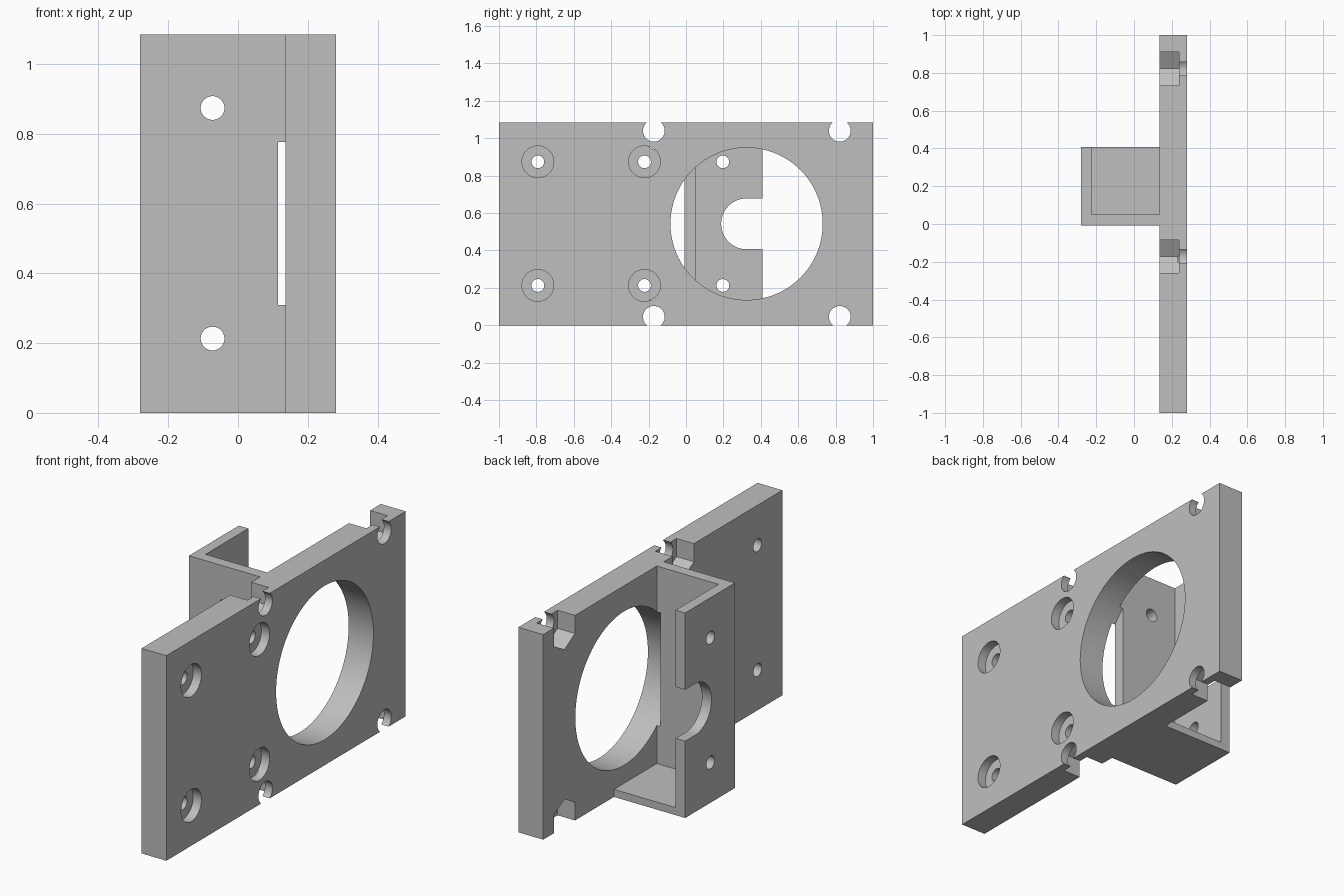
import bpy
import bmesh
from math import radians, pi
from mathutils import Matrix, Vector

default = bpy.data.objects.get("Cube")
if default:
    bpy.data.objects.remove(default, do_unlink=True)

grey = bpy.data.materials.new("light grey")
grey.use_nodes = True
colour = (0.52, 0.52, 0.52, 1)
grey.diffuse_color = colour
grey.node_tree.nodes["Principled BSDF"].inputs["Base Color"].default_value = colour

HEIGHT = 1.085
MID = HEIGHT / 2
PLATE_IN, PLATE_OUT = 0.136, 0.281       # plate faces along x
ARM_X, ARM_IN = -0.281, -0.225           # outer wall of the bracket
ARM_Y0, ARM_Y1 = -0.009, 0.408
WALL = 0.059
FLOOR = 0.04
BORE_Y = 0.324                           # axis of the large bore
SCREW_Z = (0.213, 0.874)
SCREW_R = 0.034


def make(name, bm):
    bmesh.ops.recalc_face_normals(bm, faces=bm.faces)
    mesh = bpy.data.meshes.new(name)
    bm.to_mesh(mesh)
    bm.free()
    mesh.materials.append(grey)
    obj = bpy.data.objects.new(name, mesh)
    bpy.context.collection.objects.link(obj)
    return obj


def box(name, lo, hi):
    lo, hi = Vector(lo), Vector(hi)
    bm = bmesh.new()
    bmesh.ops.create_cube(bm, size=1, matrix=Matrix.Translation((lo + hi) / 2)
                          @ Matrix.Diagonal((*(hi - lo), 1)))
    return make(name, bm)


def rod(name, start, end, radius, sides=48, axis="X"):
    """Prism between two points lying along the given axis."""
    start, end = Vector(start), Vector(end)
    turn = Matrix.Rotation(pi / 2, 4, "Y" if axis == "X" else "X")
    bm = bmesh.new()
    bmesh.ops.create_cone(bm, cap_ends=True, segments=sides, radius1=radius,
                          radius2=radius, depth=(end - start).length,
                          matrix=Matrix.Translation((start + end) / 2) @ turn)
    return make(name, bm)


def hex_rod(name, x0, x1, y, z, radius):
    """Hexagonal prism along x with its points up and down."""
    bm = bmesh.new()
    ring = [bm.verts.new((x0, *(Vector((y, z)) + Matrix.Rotation(i * pi / 3, 2)
                                @ Vector((0, radius))))) for i in range(6)]
    face = bm.faces.new(ring)
    extruded = bmesh.ops.extrude_face_region(bm, geom=[face])["geom"]
    bmesh.ops.translate(bm, vec=(x1 - x0, 0, 0),
                        verts=[g for g in extruded if isinstance(g, bmesh.types.BMVert)])
    return make(name, bm)


# Body: plate and bracket block extruded from one outline
outline = [(PLATE_OUT, -1), (PLATE_OUT, 1), (PLATE_IN, 1), (PLATE_IN, ARM_Y1),
           (ARM_X, ARM_Y1), (ARM_X, ARM_Y0), (PLATE_IN, ARM_Y0), (PLATE_IN, -1)]
bm = bmesh.new()
base = bm.faces.new([bm.verts.new((x, y, 0)) for x, y in outline])
top = bmesh.ops.extrude_face_region(bm, geom=[base])["geom"]
bmesh.ops.translate(bm, vec=(0, 0, HEIGHT),
                    verts=[g for g in top if isinstance(g, bmesh.types.BMVert)])
body = make("mounting_bracket", bm)

# Open interior of the bracket
cutters = [box("pocket_cutter", (ARM_IN, ARM_Y0 + WALL, FLOOR),
               (PLATE_IN, ARM_Y1 + 0.1, HEIGHT + 0.1))]

# Large bore, running slightly into the bracket wall
cutters.append(rod("bore_cutter", (0.115, BORE_Y, MID), (0.4, BORE_Y, MID), 0.407, 96))

# Open-ended slot in the outer wall
cutters.append(rod("slot_round_cutter", (-0.4, BORE_Y, MID), (-0.15, BORE_Y, MID), 0.136, 64))
cutters.append(box("slot_cutter", (-0.4, BORE_Y, MID - 0.136), (-0.15, 0.6, MID + 0.136)))

for z in SCREW_Z:
    # Screw holes in the outer wall and the front wall
    cutters.append(rod("arm_hole_cutter", (-0.4, 0.197, z), (-0.15, 0.197, z), SCREW_R))
    cutters.append(rod("wall_hole_cutter", (-0.073, -0.1, z), (-0.073, 0.15, z),
                       SCREW_R, axis="Y"))
    # Counterbored screw holes in the plate
    for y in (-0.792, -0.222):
        cutters.append(rod("plate_hole_cutter", (0, y, z), (0.4, y, z), SCREW_R))
        cutters.append(rod("counterbore_cutter", (PLATE_OUT - 0.048, y, z), (0.4, y, z), 0.085))

# Edge holes with hexagonal nut traps on the inner side
for y in (-0.172, 0.822):
    for z in (0.045, HEIGHT - 0.045):
        cutters.append(rod("edge_hole_cutter", (0, y, z), (0.4, y, z), 0.058))
        cutters.append(hex_rod("nut_trap_cutter", 0.05, 0.238, y, z, 0.102))

# Cut everything, then drop the cutters
bpy.ops.object.select_all(action="DESELECT")
bpy.context.view_layer.objects.active = body
body.select_set(True)
for cutter in cutters:
    cutter.hide_render = True
    mod = body.modifiers.new("cut", "BOOLEAN")
    mod.operation = "DIFFERENCE"
    mod.solver = "EXACT"
    mod.object = cutter
    bpy.ops.object.modifier_apply(modifier=mod.name)
    bpy.data.objects.remove(cutter, do_unlink=True)

bpy.ops.object.shade_smooth_by_angle(angle=radians(30))
